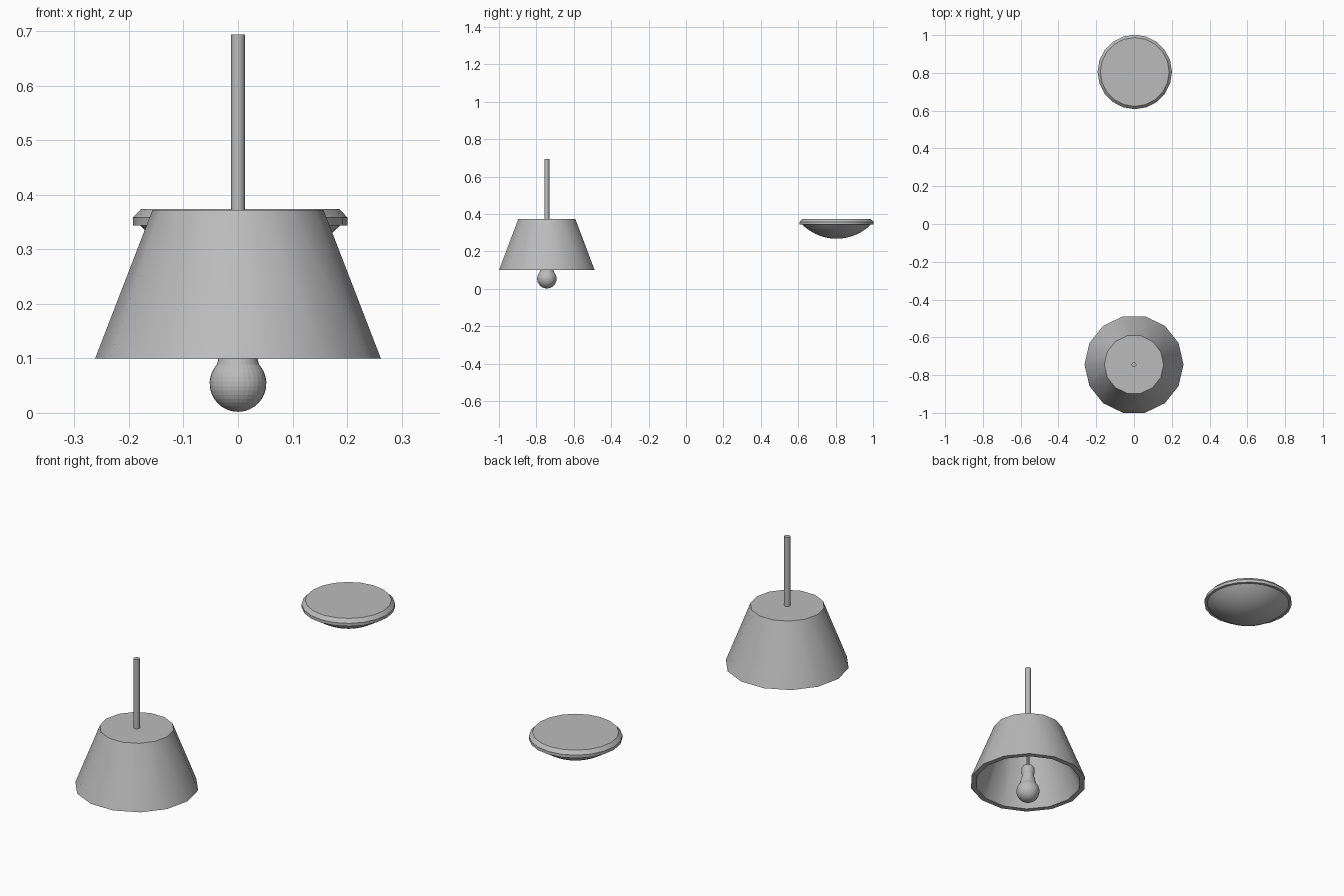
import bpy, bmesh
from math import cos, sin, tau, radians

cube = bpy.data.objects.get("Cube")
if cube:
    bpy.data.objects.remove(cube, do_unlink=True)

GREY = (0.5, 0.5, 0.5, 1)
mat = bpy.data.materials.new("plain grey")
mat.use_nodes = True
mat.diffuse_color = GREY
mat.node_tree.nodes["Principled BSDF"].inputs["Base Color"].default_value = GREY


def lathe(name, profile, center, sides, smooth=True):
    """Turn a (radius, height) profile round a vertical axis; radius 0 makes a pole."""
    bm = bmesh.new()
    cx, cy = center
    rings = []
    for r, z in profile:
        count = sides if r > 0 else 1
        rings.append([bm.verts.new((cx + r * cos(tau * i / sides),
                                    cy + r * sin(tau * i / sides), z))
                      for i in range(count)])
    for a, b in zip(rings, rings[1:]):
        for i in range(sides):
            j = (i + 1) % sides
            loop = [a[i % len(a)], a[j % len(a)], b[j % len(b)], b[i % len(b)]]
            bm.faces.new(list(dict.fromkeys(loop)))
    bmesh.ops.recalc_face_normals(bm, faces=bm.faces)
    mesh = bpy.data.meshes.new(name)
    bm.to_mesh(mesh)
    bm.free()
    obj = bpy.data.objects.new(name, mesh)
    bpy.context.collection.objects.link(obj)
    mesh.materials.append(mat)
    if smooth:
        bpy.ops.object.select_all(action='DESELECT')
        obj.select_set(True)
        bpy.context.view_layer.objects.active = obj
        bpy.ops.object.shade_smooth_by_angle(angle=radians(32))
    return obj


PENDANT = (0, -0.744)
DISH = (0.004, 0.805)

# Pendant: thick-walled open shade with a closed top
lathe("pendant_shade",
      [(0, 0.372), (0.157, 0.372), (0.262, 0.1), (0.238, 0.1),
       (0.141, 0.352), (0, 0.352)], PENDANT, 14)

# Hanging rod above the shade and thin cord inside it
lathe("hanging_rod", [(0, 0.37), (0.013, 0.37), (0.013, 0.694), (0, 0.694)], PENDANT, 12)
lathe("inner_cord", [(0, 0.18), (0.006, 0.18), (0.006, 0.354), (0, 0.354)], PENDANT, 10)

# Bulb: faceted globe that narrows into a neck
R, steps = 0.052, 14
globe = [(R * sin(t), 0.002 + R - R * cos(t))
         for t in (radians(132) * i / steps for i in range(steps + 1))]
lathe("bulb", globe + [(0.033, 0.11), (0.029, 0.125), (0.026, 0.145), (0, 0.145)],
      PENDANT, 32, smooth=False)

# Socket holding the bulb
lathe("bulb_socket", [(0, 0.14), (0.027, 0.14), (0.03, 0.15), (0.03, 0.172),
                      (0.022, 0.184), (0, 0.184)], PENDANT, 20)

# Ceiling dish: bevelled mounting ring
lathe("ceiling_ring", [(0, 0.374), (0.182, 0.374), (0.197, 0.358),
                       (0.197, 0.344), (0.17, 0.344)], DISH, 20)

# Ceiling dish: shallow glass bowl, a spherical cap
W, H = 0.184, 0.076
S = (W * W + H * H) / (2 * H)
rows = 10
bowl = [(W * i / rows, 0.268 + S - (S * S - (W * i / rows) ** 2) ** 0.5)
        for i in range(rows + 1)]
lathe("ceiling_bowl", bowl + [(W, 0.35)], DISH, 40)
